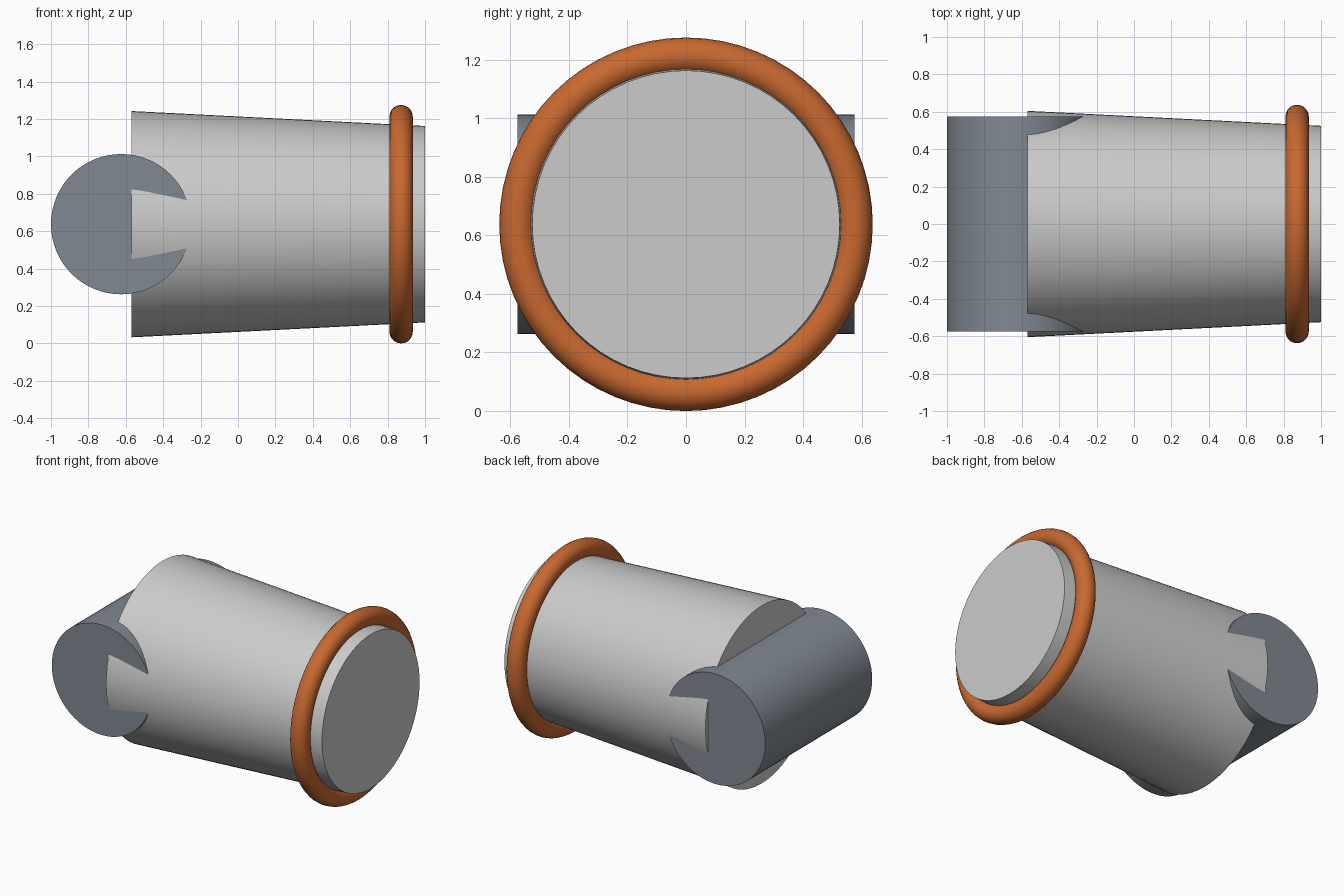
import bpy
from math import pi, radians

if "Cube" in bpy.data.objects:
    bpy.data.objects.remove(bpy.data.objects["Cube"])

CENTER_Z = 0.6375


def finish(name, color=None):
    """Name, smooth and colour the active object."""
    ob = bpy.context.object
    ob.name = name
    bpy.ops.object.transform_apply(location=False, rotation=True, scale=True)
    bpy.ops.object.shade_smooth_by_angle(angle=radians(40))
    if color:
        mat = bpy.data.materials.new(name + "_paint")
        mat.diffuse_color = color
        mat.use_nodes = True
        mat.node_tree.nodes["Principled BSDF"].inputs["Base Color"].default_value = mat.diffuse_color
        ob.data.materials.append(mat)
    return ob


# Tapered barrel along x, wide end at the back (-x)
BACK, FRONT = -0.57, 1.0
bpy.ops.mesh.primitive_cone_add(vertices=64, radius1=0.605, radius2=0.525,
                                depth=FRONT - BACK,
                                location=((BACK + FRONT) / 2, 0, CENTER_Z),
                                rotation=(0, pi / 2, 0))
finish("barrel")

# Pivot drum lying across the back of the barrel
bpy.ops.mesh.primitive_cylinder_add(vertices=64, radius=0.375, depth=1.15,
                                    location=(-0.625, 0, CENTER_Z),
                                    rotation=(pi / 2, 0, 0))
finish("pivot_drum", (0.22, 0.25, 0.29, 1))

# Round collar near the narrow end
bpy.ops.mesh.primitive_torus_add(major_segments=64, minor_segments=20,
                                 major_radius=0.575, minor_radius=0.0625,
                                 location=(0.872, 0, CENTER_Z),
                                 rotation=(0, pi / 2, 0))
finish("collar_ring", (0.58, 0.14, 0.03, 1))
